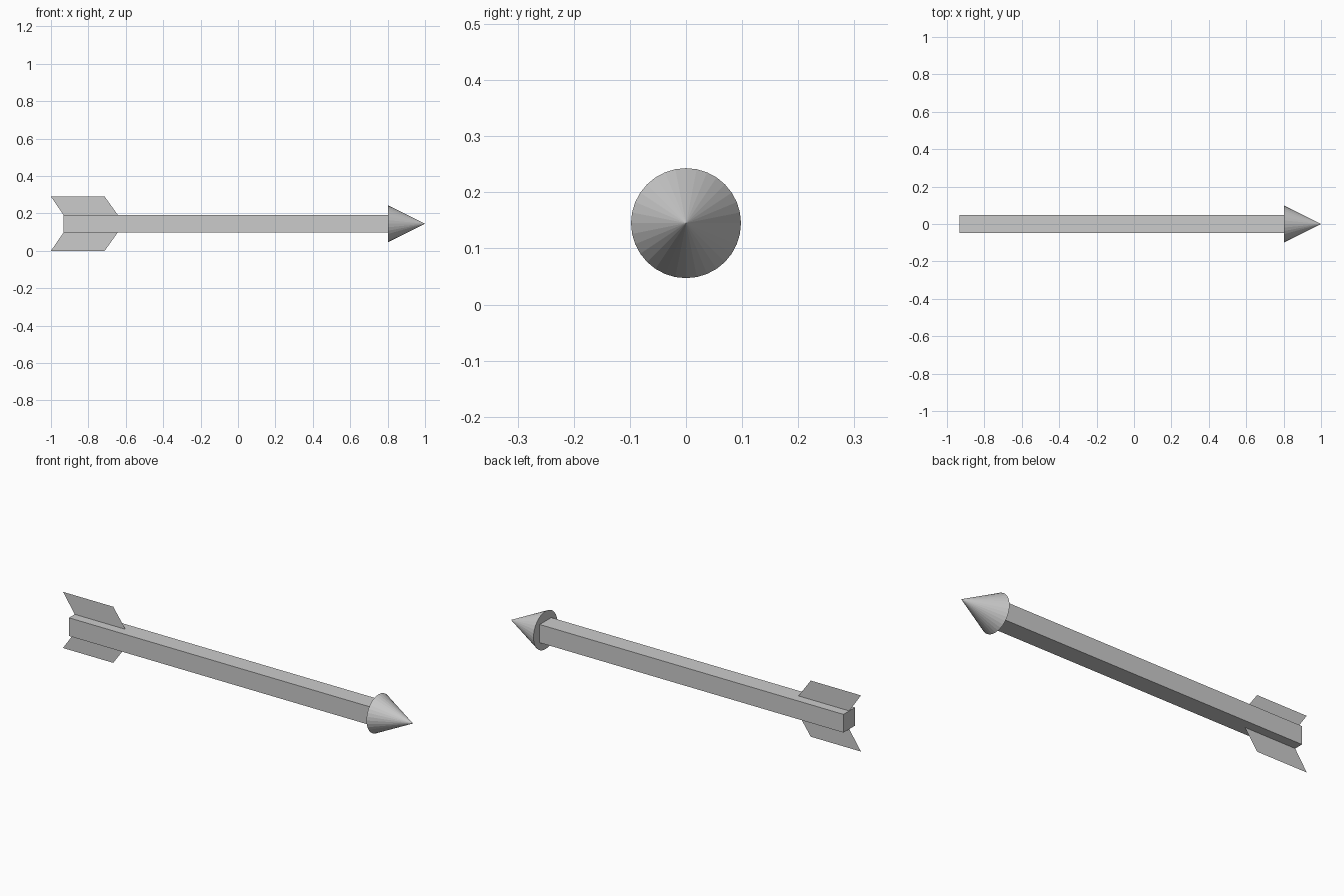
import bpy
import bmesh
from math import pi
from mathutils import Matrix

cube = bpy.data.objects.get("Cube")
if cube:
    bpy.data.objects.remove(cube, do_unlink=True)

AXIS_Z = 0.145   # height of the arrow's centre line
HALF = 0.047     # half the shaft's width

grey = bpy.data.materials.new("plain_grey")
grey.use_nodes = True
grey.diffuse_color = (0.6, 0.6, 0.6, 1)
grey.node_tree.nodes["Principled BSDF"].inputs["Base Color"].default_value = (0.6, 0.6, 0.6, 1)


def add_part(name, bm):
    mesh = bpy.data.meshes.new(name)
    bm.to_mesh(mesh)
    bm.free()
    mesh.materials.append(grey)
    obj = bpy.data.objects.new(name, mesh)
    obj.location.z = AXIS_Z
    bpy.context.collection.objects.link(obj)
    return obj


# Square shaft
tail, neck, tip = -0.933, 0.803, 1.0
bm = bmesh.new()
bmesh.ops.create_cube(bm, size=1, matrix=Matrix.Translation(((tail + neck) / 2, 0, 0))
                      @ Matrix.Diagonal((neck - tail, 2 * HALF, 2 * HALF, 1)))
add_part("shaft", bm)

# Faceted cone head pointing along +x
bm = bmesh.new()
bmesh.ops.create_cone(bm, cap_ends=True, segments=32, radius1=0.098, radius2=0,
                      depth=tip - neck,
                      matrix=Matrix.Translation(((neck + tip) / 2, 0, 0))
                      @ Matrix.Rotation(pi / 2, 4, "Y"))
bmesh.ops.remove_doubles(bm, verts=bm.verts, dist=0.0001)
add_part("arrow_head", bm)

# Thin swept fins above and below the shaft
for name, side in (("upper_fin", 1), ("lower_fin", -1)):
    bm = bmesh.new()
    outline = [(tail, HALF), (-0.643, HALF), (-0.713, AXIS_Z), (-1.0, AXIS_Z)]
    bm.faces.new([bm.verts.new((x, 0, z * side)) for x, z in outline])
    add_part(name, bm)
